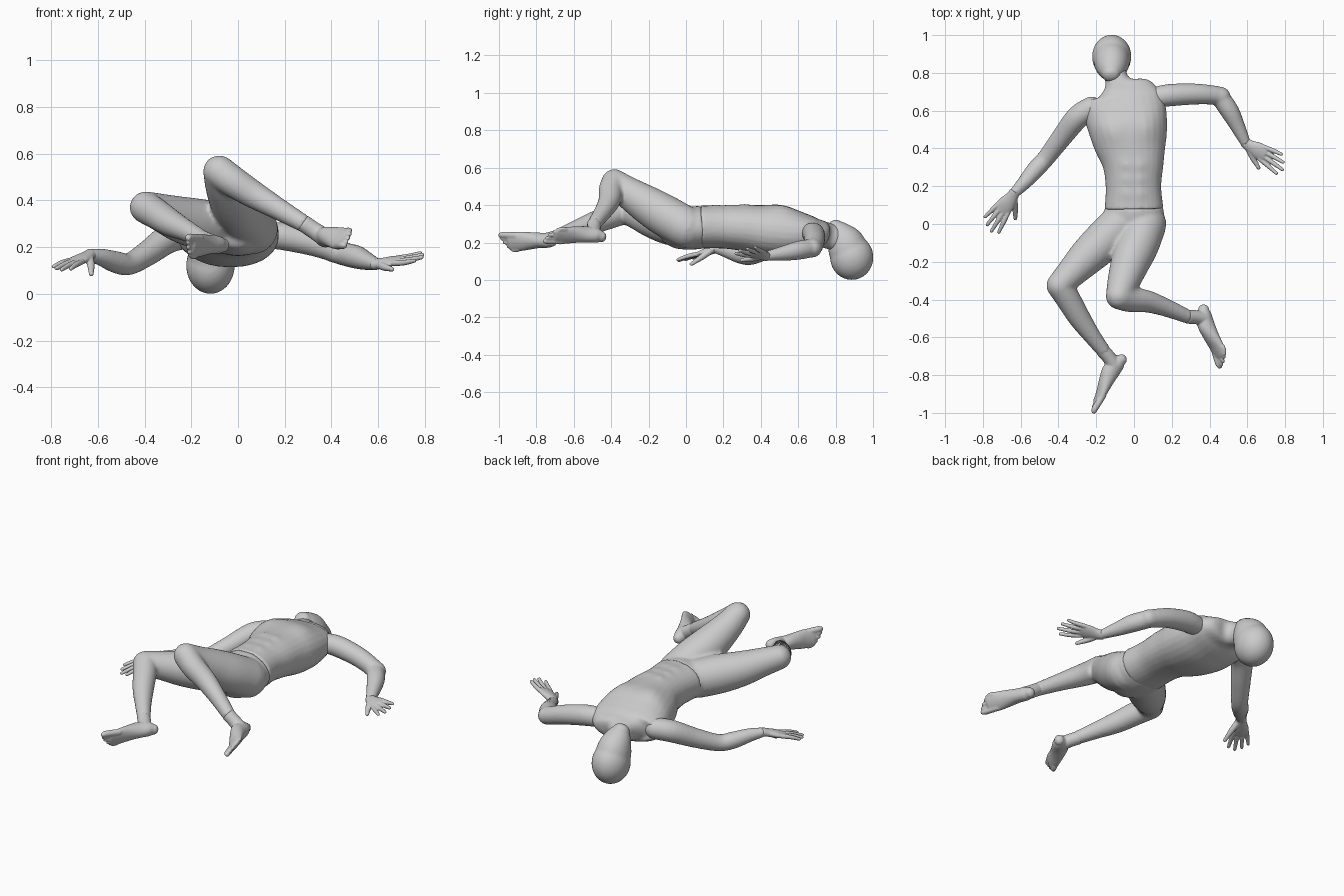
import bpy, bmesh, math
from mathutils import Vector as V

if "Cube" in bpy.data.objects:
    bpy.data.objects.remove(bpy.data.objects["Cube"])

SEG = 28


def catmull(p, i, t):
    a, b, c, d = p[max(i - 1, 0)], p[i], p[i + 1], p[min(i + 2, len(p) - 1)]
    return [0.5 * (2 * B + (C - A) * t + (2 * A - 5 * B + 4 * C - D) * t * t
                   + (3 * B - A - 3 * C + D) * t ** 3) for A, B, C, D in zip(a, b, c, d)]


def tube(bm, pts, hint=(0, 0, 1), round0=1.0, round1=1.0, steps=5, power=1.0):
    """Sweep elliptical sections (x, y, z, half_width, half_depth) with domed ends."""
    pts = [list(p) + [p[3]] if len(p) == 4 else list(p) for p in pts]
    path = [catmull(pts, i, s / steps) for i in range(len(pts) - 1) for s in range(steps)] + [pts[-1]]
    cs = [V(p[:3]) for p in path]
    n = len(path)
    tan = [(cs[min(i + 1, n - 1)] - cs[max(i - 1, 0)]).normalized() for i in range(n)]
    secs = [(cs[i], tan[i], path[i][3], path[i][4]) for i in range(n)]

    def dome(sec, sign, amount):
        c, t, a, b = sec
        return [(c + t * sign * amount * min(a, b) * math.sin(k), t, a * math.cos(k), b * math.cos(k))
                for k in (0.4, 0.8, 1.15, 1.42)]
    if round0:
        secs = dome(secs[0], -1, round0)[::-1] + secs
    if round1:
        secs = secs + dome(secs[-1], 1, round1)
    rings = []
    for c, t, a, b in secs:
        side = t.cross(V(hint)).normalized()
        up = side.cross(t)
        ring = []
        for k in range(SEG):
            u, w = math.cos(2 * math.pi * k / SEG), math.sin(2 * math.pi * k / SEG)
            u = math.copysign(abs(u) ** power, u)
            w = math.copysign(abs(w) ** power, w)
            ring.append(bm.verts.new(c + side * a * u + up * b * w))
        rings.append(ring)
    for r, q in zip(rings, rings[1:]):
        for k in range(SEG):
            bm.faces.new((r[k], r[(k + 1) % SEG], q[(k + 1) % SEG], q[k]))
    bm.faces.new(rings[0])
    bm.faces.new(rings[-1])


def finish(name, bm, voxel=0.01, smooth=4):
    """Fuse the overlapping volumes into one smooth skin."""
    bmesh.ops.recalc_face_normals(bm, faces=bm.faces)
    me = bpy.data.meshes.new(name)
    bm.to_mesh(me)
    bm.free()
    ob = bpy.data.objects.new(name, me)
    bpy.context.collection.objects.link(ob)
    for f in me.polygons:
        f.use_smooth = True
    m = ob.modifiers.new("fuse", 'REMESH')
    m.mode, m.voxel_size, m.use_smooth_shade = 'VOXEL', voxel, True
    s = ob.modifiers.new("soften", 'SMOOTH')
    s.factor, s.iterations = 0.5, smooth


# head: round cranium tipped back, tapering to the jaw
bm = bmesh.new()
ball = bmesh.ops.create_uvsphere(bm, u_segments=32, v_segments=20, radius=1)
for v in ball["verts"]:
    v.co = V((-0.118 + v.co.x * 0.104, 0.886 + v.co.y * 0.116, 0.121 + v.co.z * 0.121))
tube(bm, [(-.118, .885, .12, .1, .11), (-.118, .85, .2, .092, .1),
          (-.12, .812, .257, .07, .068), (-.122, .79, .285, .048, .045)], hint=(0, 1, .5), round1=.7)
finish("head", bm, 0.008, 5)

# torso with neck, chest and stomach relief
bm = bmesh.new()
tube(bm, [(0, .078, .283, .156, .115), (-.003, .2, .283, .147, .115), (-.005, .32, .277, .163, .125),
          (-.02, .43, .262, .194, .138), (-.035, .53, .252, .212, .138), (-.05, .61, .25, .217, .116),
          (-.06, .665, .25, .208, .094), (-.067, .7, .248, .172, .076), (-.08, .732, .243, .09, .07),
          (-.09, .76, .235, .064, .068), (-.1, .8, .22, .06, .066)], round0=0, steps=8, power=.92)
bumps = [(-.12, .49, .014, .07), (.075, .51, .014, .07)]
bumps += [(sx * .04 - .003, y, .007, .028) for sx in (-1, 1) for y in (.16, .235, .31)]
for v in bm.verts:
    if v.co.z > .28:
        v.co.z += sum(h * math.exp(-((v.co.x - x) ** 2 + (v.co.y - y) ** 2) / s ** 2) for x, y, h, s in bumps)
finish("torso", bm, 0.009, 3)

# pelvis with both bent legs
bm = bmesh.new()
tube(bm, [(0, .092, .283, .154, .115), (0, .02, .275, .16, .114), (0, -.05, .265, .13, .1),
          (-.005, -.1, .265, .08, .075)], round0=0, round1=.5)
tube(bm, [(-.07, .0, .28, .11), (-.16, -.09, .297, .109), (-.25, -.175, .32, .098),
          (-.335, -.262, .35, .08), (-.395, -.325, .37, .069)])
tube(bm, [(-.395, -.325, .37, .069), (-.353, -.39, .345, .066), (-.29, -.495, .305, .059),
          (-.22, -.595, .27, .046), (-.155, -.68, .237, .037)], round1=0)
tube(bm, [(.06, .0, .28, .112), (.02, -.11, .342, .112), (-.02, -.205, .4, .103),
          (-.057, -.31, .468, .085), (-.08, -.382, .523, .07)])
tube(bm, [(-.08, -.382, .523, .07), (-.02, -.4, .48, .067), (.07, -.41, .423, .059),
          (.17, -.443, .365, .048), (.29, -.493, .296, .037)], round1=0)
finish("pelvis_and_legs", bm, 0.01, 6)

# arms
bm = bmesh.new()
tube(bm, [(-.225, .615, .252, .06), (-.3, .563, .235, .062), (-.385, .455, .175, .054),
          (-.465, .35, .128, .047), (-.52, .29, .135, .047), (-.58, .22, .155, .038),
          (-.637, .16, .167, .027, .025)], round1=0)
finish("right_arm", bm, 0.008, 4)
bm = bmesh.new()
tube(bm, [(.12, .672, .25, .056), (.2, .683, .245, .059), (.33, .688, .215, .055), (.43, .682, .18, .05)])
tube(bm, [(.455, .672, .17, .049), (.505, .6, .158, .05), (.547, .52, .142, .04),
          (.593, .425, .127, .027, .025)], round1=0)
tube(bm, [(.4, .685, .188, .05), (.46, .675, .17, .051)])
finish("left_arm", bm, 0.008, 4)


def hand(name, wrist, d, side, thumb_drop):
    wrist, d = V(wrist), V(d).normalized()
    side = V(side)
    side = (side - d * side.dot(d)).normalized()
    n = d.cross(side)

    def at(u, s, h, *r):
        return tuple(wrist + d * u + side * s + n * h) + r
    bm = bmesh.new()
    tube(bm, [at(-.012, 0, 0, .027, .025), at(.03, .003, 0, .034, .022), at(.08, 0, 0, .046, .019),
              at(.118, 0, 0, .044, .014)], hint=n, round0=0)
    for i, length in enumerate((.115, .133, .125, .1)):
        s, spread = .035 - .0235 * i, .16 - .11 * i
        base = .11 - .004 * i * (i > 1)
        tube(bm, [at(base, s, 0, .0125), at(base + length * .5, s + spread * length * .5, .003, .012),
                  at(base + length, s + spread * length, 0, .009)], hint=n, steps=3)
    # thumb
    tube(bm, [at(.025, .015, 0, .018), at(.07, .05, thumb_drop * .5, .016),
              at(.125, .085, thumb_drop, .01)], hint=n, steps=3)
    finish(name, bm, 0.004, 3)


hand("right_hand", (-.635, .165, .167), (-.14, -.2, -.065), (.72, -.5, -.02), -.05)
hand("left_hand", (.59, .43, .127), (.2, -.125, .035), (-.5, -.84, -.36), .012)


def foot(name, ankle, t, n, flip):
    """t points to the toes, n out of the sole."""
    ankle, t = V(ankle), V(t).normalized()
    n = V(n)
    n = (n - t * n.dot(t)).normalized()
    side = t.cross(n) * flip

    def at(u, s, h, *r):
        return tuple(ankle + t * u + side * s + n * h) + r
    bm = bmesh.new()
    tube(bm, [at(-.014, 0, .116, .03, .028), at(.015, 0, .106, .038, .042), at(.07, 0, .1, .04, .048),
              at(.13, 0, .108, .047, .038), at(.19, 0, .12, .053, .026), at(.245, 0, .127, .051, .017)],
         hint=n, round0=.9)
    tube(bm, [at(0, 0, -.006, .037), at(.015, 0, .05, .037), at(.035, 0, .1, .04)], hint=t, round0=0)
    for i in range(5):
        s, r = .038 - .021 * i, .0175 if i == 0 else .012
        tip = .297 - .004 * i * i
        tube(bm, [at(.2, s * .9, .126, r), at(tip - .02, s, .126, r), at(tip, s, .129, r * .8)],
             hint=n, steps=3)
    finish(name, bm, 0.005, 3)


foot("right_foot", (-.165, -.668, .24), (-.54, -.84, 0), (.8, -.5, -.28), 1)
foot("left_foot", (.283, -.49, .3), (.31, -.95, .05), (.68, .215, -.53), -1)
